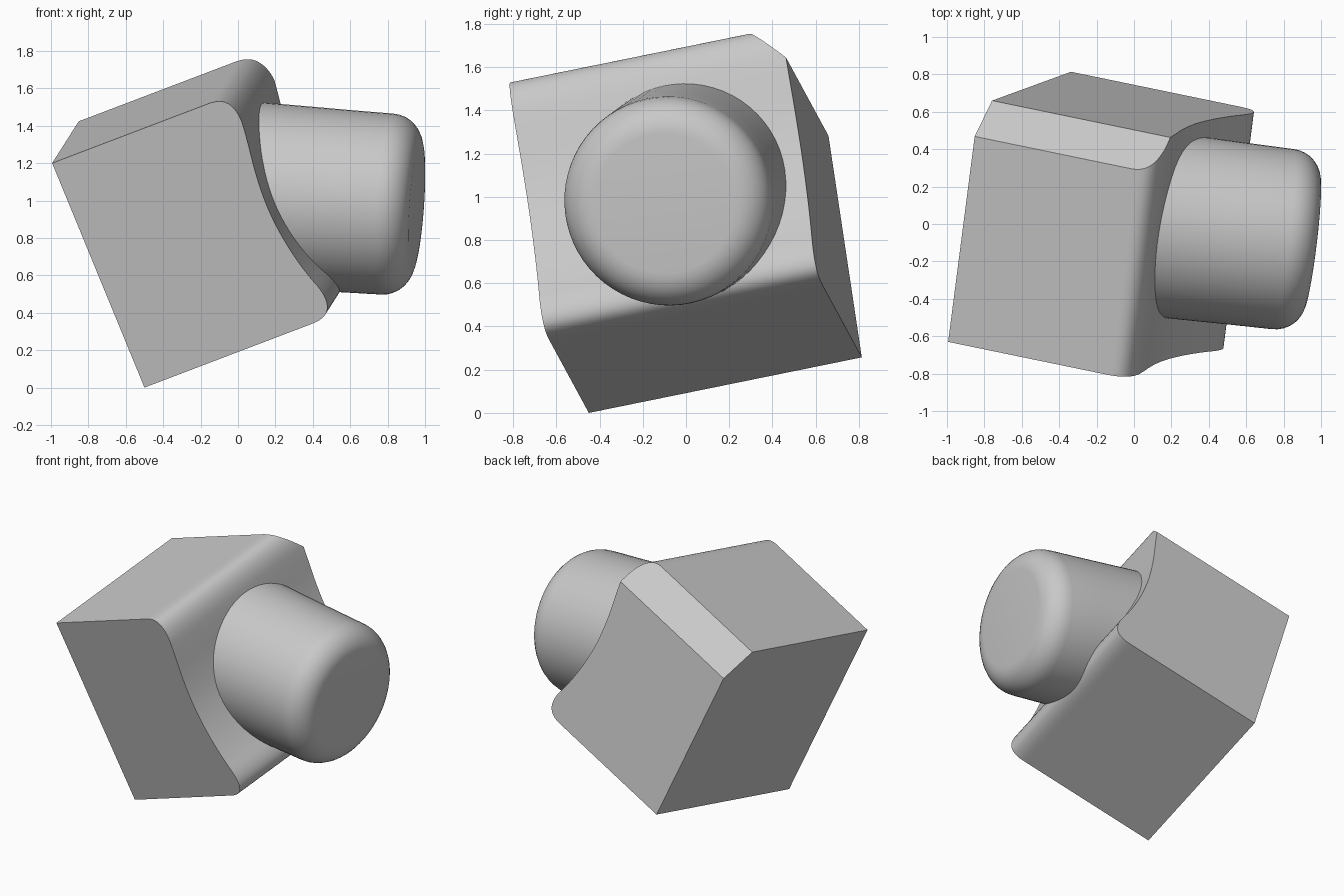
import bpy
import bmesh
import math
from mathutils import Vector, Matrix

if "Cube" in bpy.data.objects:
    bpy.data.objects.remove(bpy.data.objects["Cube"])

grey = bpy.data.materials.new("light_grey")
grey.diffuse_color = (0.58, 0.58, 0.58, 1)
grey.use_nodes = True
grey.node_tree.nodes["Principled BSDF"].inputs["Base Color"].default_value = grey.diffuse_color

# Tilted frame of the block: u = width, w = depth, v = height
u = Vector((0.92, -0.19, 0.35)).normalized()
v = Vector((-0.38, -0.137, 0.915))
v = (v - u * v.dot(u)).normalized()
w = v.cross(u)
origin = Vector((-0.5, -0.45, 0.0))


def finish(name, bm, angle):
    bmesh.ops.recalc_face_normals(bm, faces=bm.faces)
    mesh = bpy.data.meshes.new(name)
    bm.to_mesh(mesh)
    bm.free()
    mesh.materials.append(grey)
    obj = bpy.data.objects.new(name, mesh)
    bpy.context.collection.objects.link(obj)
    bpy.ops.object.select_all(action='DESELECT')
    obj.select_set(True)
    bpy.context.view_layer.objects.active = obj
    bpy.ops.object.shade_smooth_by_angle(angle=math.radians(angle))
    return obj


def round_off(points):
    # Corner cutting that keeps both end points
    out = [points[0]]
    for a, b in zip(points, points[1:]):
        out += [a.lerp(b, 0.25), a.lerp(b, 0.75)]
    return out + [points[-1]]


# Block: waisted right side, extruded through the depth
DEPTH, HEIGHT = 1.3, 1.31
side = [Vector(p) for p in (
    (0.92, 0), (1.03, 0), (1.09, 0.04), (1.10, 0.13), (1.05, 0.27), (1.01, 0.45),
    (0.99, 0.65), (1.0, 0.85), (1.03, 1.05), (1.045, 1.18), (1.02, 1.27),
    (0.96, HEIGHT), (0.86, HEIGHT))]
for _ in range(2):
    side = round_off(side)
profile = [Vector((0, 0))] + side + [Vector((0, HEIGHT))]

bm = bmesh.new()
front = bm.faces.new([bm.verts.new(origin + u * p.x + v * p.y) for p in profile])
ext = bmesh.ops.extrude_face_region(bm, geom=[front], use_keep_orig=True)
bmesh.ops.translate(bm, vec=w * DEPTH,
                    verts=[g for g in ext["geom"] if isinstance(g, bmesh.types.BMVert)])

# Chamfer along the upper back edge
cut = bmesh.ops.bisect_plane(
    bm, geom=bm.verts[:] + bm.edges[:] + bm.faces[:], dist=1e-5,
    plane_co=origin + v * HEIGHT + w * 1.13,
    plane_no=(v * 0.17 + w * 0.19).normalized(), clear_outer=True)
bmesh.ops.holes_fill(bm, edges=[e for e in bm.edges if e.is_boundary], sides=0)
finish("block", bm, 30)

# Round knob with a softened outer rim
axis = Vector((1, -0.12, -0.07)).normalized()
cap_centre = Vector((0.955, -0.1, 0.97))
RIM = 0.16
outline = [(0.5, -1.1), (0.488, -0.4)]
for i in range(9):
    a = math.radians(90 * i / 8)
    outline.append((0.325 + RIM * math.cos(a), -RIM + RIM * math.sin(a)))
outline.append((0, 0))

bm = bmesh.new()
verts = [bm.verts.new((r, 0, t)) for r, t in outline]
edges = [bm.edges.new(pair) for pair in zip(verts, verts[1:])]
bmesh.ops.spin(bm, geom=verts + edges, cent=(0, 0, 0), axis=(0, 0, 1),
               angle=math.tau, steps=64, use_merge=True)
bmesh.ops.remove_doubles(bm, verts=bm.verts, dist=1e-4)
turn = Vector((0, 0, 1)).rotation_difference(axis).to_matrix().to_4x4()
bm.transform(Matrix.Translation(cap_centre) @ turn)
# Trim the knob just under the block's side
bmesh.ops.bisect_plane(bm, geom=bm.verts[:] + bm.edges[:] + bm.faces[:], dist=1e-5,
                       plane_co=origin + u * 0.95, plane_no=u, clear_inner=True)
finish("knob", bm, 40)
